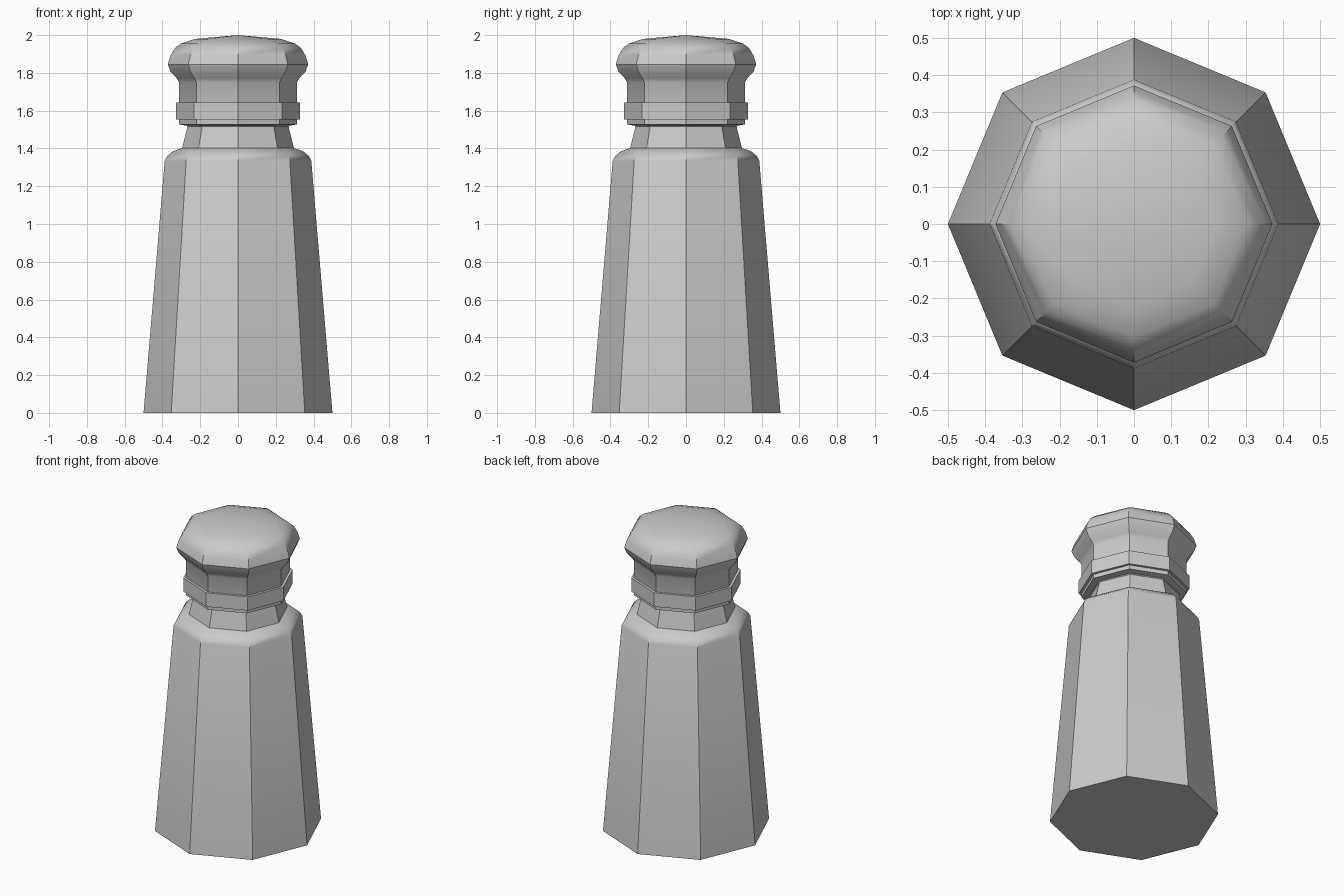
import bpy, bmesh
from math import cos, sin, tau

if "Cube" in bpy.data.objects:
    bpy.data.objects.remove(bpy.data.objects["Cube"])

SIDES = 8


def lathe(name, profile, closed=False):
    """Sweep (radius, height) points round z into an eight-sided solid."""
    bm = bmesh.new()
    rings = []
    for r, z in profile:
        if r == 0:
            rings.append([bm.verts.new((0, 0, z))] * SIDES)
        else:
            rings.append([bm.verts.new((r * cos(tau * i / SIDES), r * sin(tau * i / SIDES), z))
                          for i in range(SIDES)])
    pairs = list(zip(rings, rings[1:]))
    if closed:
        pairs.append((rings[-1], rings[0]))
    for a, b in pairs:
        for i in range(SIDES):
            j = (i + 1) % SIDES
            corners = list(dict.fromkeys((a[i], a[j], b[j], b[i])))
            bm.faces.new(corners)
    if not closed:
        for ring in (rings[0], rings[-1]):
            if ring[0] is not ring[1]:
                bm.faces.new(ring)
    bmesh.ops.recalc_face_normals(bm, faces=bm.faces)
    mesh = bpy.data.meshes.new(name)
    bm.to_mesh(mesh)
    bm.free()
    obj = bpy.data.objects.new(name, mesh)
    bpy.context.collection.objects.link(obj)
    bpy.ops.object.select_all(action='DESELECT')
    obj.select_set(True)
    bpy.context.view_layer.objects.active = obj
    bpy.ops.object.shade_smooth_by_angle(angle=0.55)
    return obj


# Tapered body with rounded shoulder and narrow neck
lathe("shaker_body", [(0.5, 0), (0.388, 1.335), (0.375, 1.36), (0.345, 1.385),
                      (0.296, 1.402), (0.268, 1.515), (0.285, 1.535)])

# Domed lid with a bulging rim
lathe("lid", [(0.27, 1.52), (0.312, 1.527), (0.312, 1.75), (0.325, 1.772),
              (0.357, 1.807), (0.372, 1.845), (0.357, 1.893), (0.335, 1.93),
              (0.303, 1.955), (0.226, 1.98), (0, 2.0)])

# Raised band round the lid
lathe("lid_band", [(0.30, 1.553), (0.329, 1.553), (0.329, 1.643), (0.30, 1.643)], closed=True)
